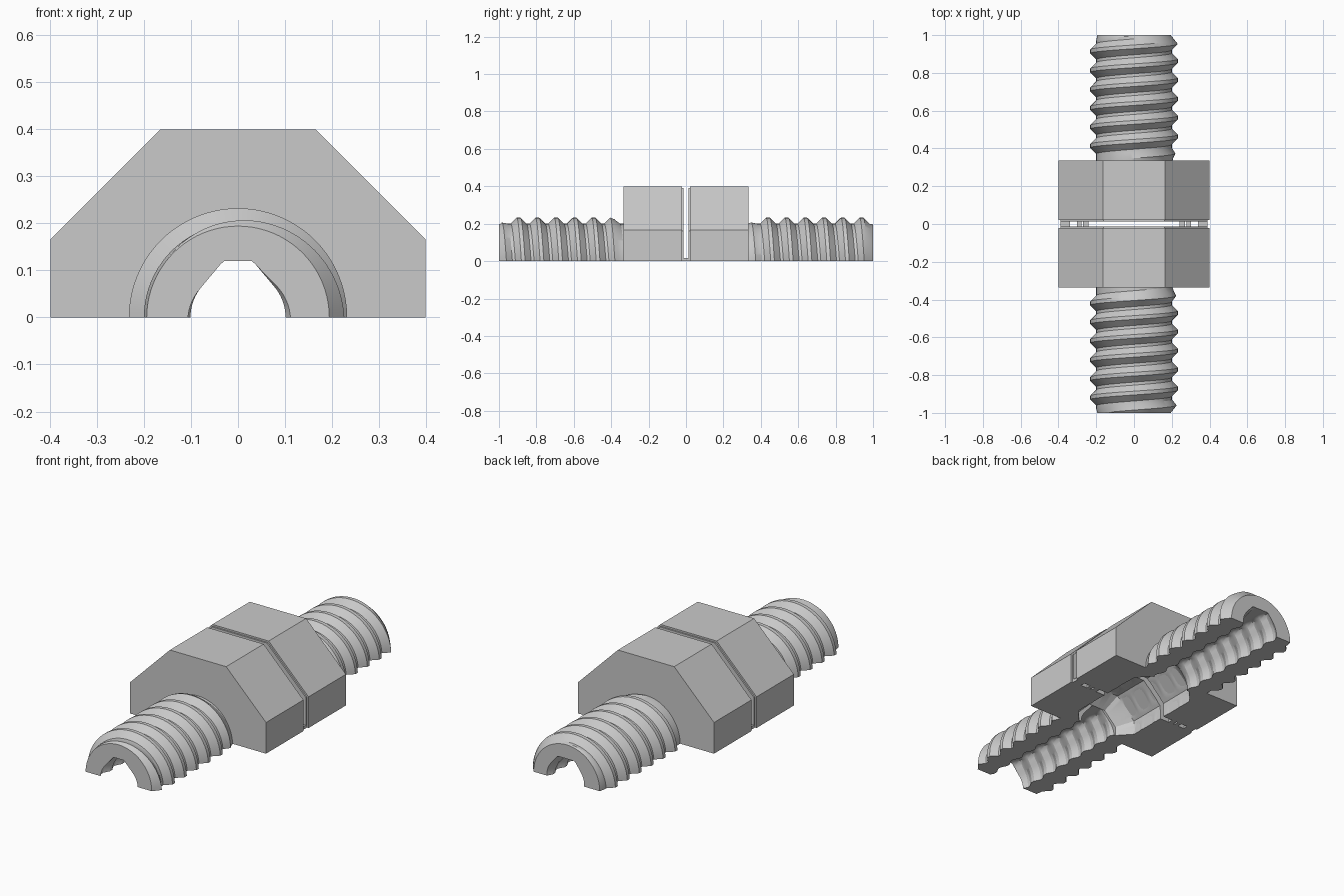
import bpy, bmesh, math

if "Cube" in bpy.data.objects:
    bpy.data.objects.remove(bpy.data.objects["Cube"])

PITCH = 0.1
ROOF = 0.12  # flat top of the bore
GAP = 0.013  # half width of the slot between the two nuts


steel = bpy.data.materials.new("steel grey")
steel.diffuse_color = (0.59, 0.59, 0.59, 1)
steel.use_nodes = True
steel.node_tree.nodes["Principled BSDF"].inputs["Base Color"].default_value = steel.diffuse_color


def half_sweep(name, angles, loop_at):
    """Sweep closed (y, radius) loops round the y axis, capped at both ends."""
    bm = bmesh.new()
    rings = []
    for t in angles:
        rings.append([bm.verts.new((r * math.cos(t), y, r * math.sin(t))) for y, r in loop_at(t)])
    n = len(rings[0])
    for a, b in zip(rings, rings[1:]):
        for i in range(n):
            j = (i + 1) % n
            bm.faces.new((a[i], a[j], b[j], b[i]))
    bm.faces.new(rings[0][::-1])
    bm.faces.new(rings[-1])
    bmesh.ops.remove_doubles(bm, verts=bm.verts, dist=0.0003)
    bmesh.ops.recalc_face_normals(bm, faces=bm.faces)
    me = bpy.data.meshes.new(name)
    bm.to_mesh(me)
    bm.free()
    me.materials.append(steel)
    ob = bpy.data.objects.new(name, me)
    bpy.context.collection.objects.link(ob)
    return ob


def smooth(ob):
    bpy.ops.object.select_all(action='DESELECT')
    ob.select_set(True)
    bpy.context.view_layer.objects.active = ob
    bpy.ops.object.shade_smooth_by_angle(angle=math.radians(28))


# octagonal half sweep: apothem profile turned into corner radii
CORNERS = [0] + [math.radians(22.5 + 45 * i) for i in range(4)] + [math.pi]


def oct_scale(t):
    q = math.pi / 4
    return 1 / math.cos((t + q / 2) % q - q / 2)


# thread shape: offsets from the crest and height as a fraction
KNOTS = (-0.042, -0.010, 0.010, 0.042)


def thread(y, t, phase):
    d = (y - phase + PITCH * t / (2 * math.pi) + PITCH / 2) % PITCH - PITCH / 2
    return min(1, max(0, (0.042 - abs(d)) / 0.032))


# fine steps plus the octagon corners
ANGLES = sorted(set([math.pi * i / 40 for i in range(41)] + CORNERS))


def samples(t, phase, y0, y1):
    out = [y0]
    for k in range(-13, 14):
        for o in KNOTS:
            y = phase + k * PITCH + o - PITCH * t / (2 * math.pi)
            out.append(min(y1, max(y0, y)))
    return out + [y1]


def teardrop(r, t):
    """Round bore that leans to a flat roof above 40 degrees."""
    lean = math.radians(50) - abs(t - math.pi / 2)
    if lean > 0:
        r = min(r / math.cos(lean), ROOF / math.sin(t))
    return r


# hollow threaded half bolts
def bolt(name, phase, y0, y1):
    def loop(t):
        outer, inner = [], []
        for y in samples(t, phase, y0, y1):
            h = thread(y, t, phase)
            free, seat = 1 - abs(y), max(0, abs(y) - 0.335)
            r = 0.2 + min(0.032 * h, 0.5 * seat)
            outer.append((y, min(r, 0.194 + 0.8 * free)))
            inner.append((y, teardrop(0.118 - 0.017 * h, t)))
        return outer + inner[::-1]
    smooth(half_sweep(name, ANGLES, loop))


bolt("back_bolt", 0.063, 0.29, 1.0)
bolt("front_bolt", 0.03, -1.0, -0.29)

# two nuts facing each other across the open slot
NUT = [(GAP, 0.39), (0.021, 0.39), (0.021, 0.399), (0.335, 0.399), (0.335, 0.185), (GAP, 0.185)]


# chamber lining: octagonal, flared at the end, with thread grooves cut in its flats
def lining(s):
    def loop(t):
        k = oct_scale(t)
        y0, y1 = sorted((s * GAP, s * 0.2))
        wall = [(y, max(0.183 * k, 0.170 + 0.022 * thread(y, t, 0.04)))
                for y in samples(t, 0.04, y0, y1)]
        if s < 0:
            wall.reverse()
        return wall + [(s * 0.22, 0.183 * k), (s * 0.29, 0.12 * k),
                       (s * 0.29, 0.2 * k), (s * GAP, 0.2 * k)]
    return loop


for label, s in (("front", -1), ("back", 1)):
    half_sweep(label + "_nut", CORNERS,
               lambda t: [(s * y, a * oct_scale(t)) for y, a in NUT])
    smooth(half_sweep(label + "_chamber", ANGLES, lining(s)))

# small bridges holding the nuts together at the cut face
for s in (-1, 1):
    for x, w in ((0.255, 0.03), (0.29, 0.022), (0.365, 0.05)):
        bpy.ops.mesh.primitive_cube_add(size=1, location=(s * x, 0, 0.008))
        bridge = bpy.context.object
        bridge.name = "slot_bridge"
        bridge.scale = (w, 2 * GAP + 0.002, 0.016)
        bridge.data.materials.append(steel)
